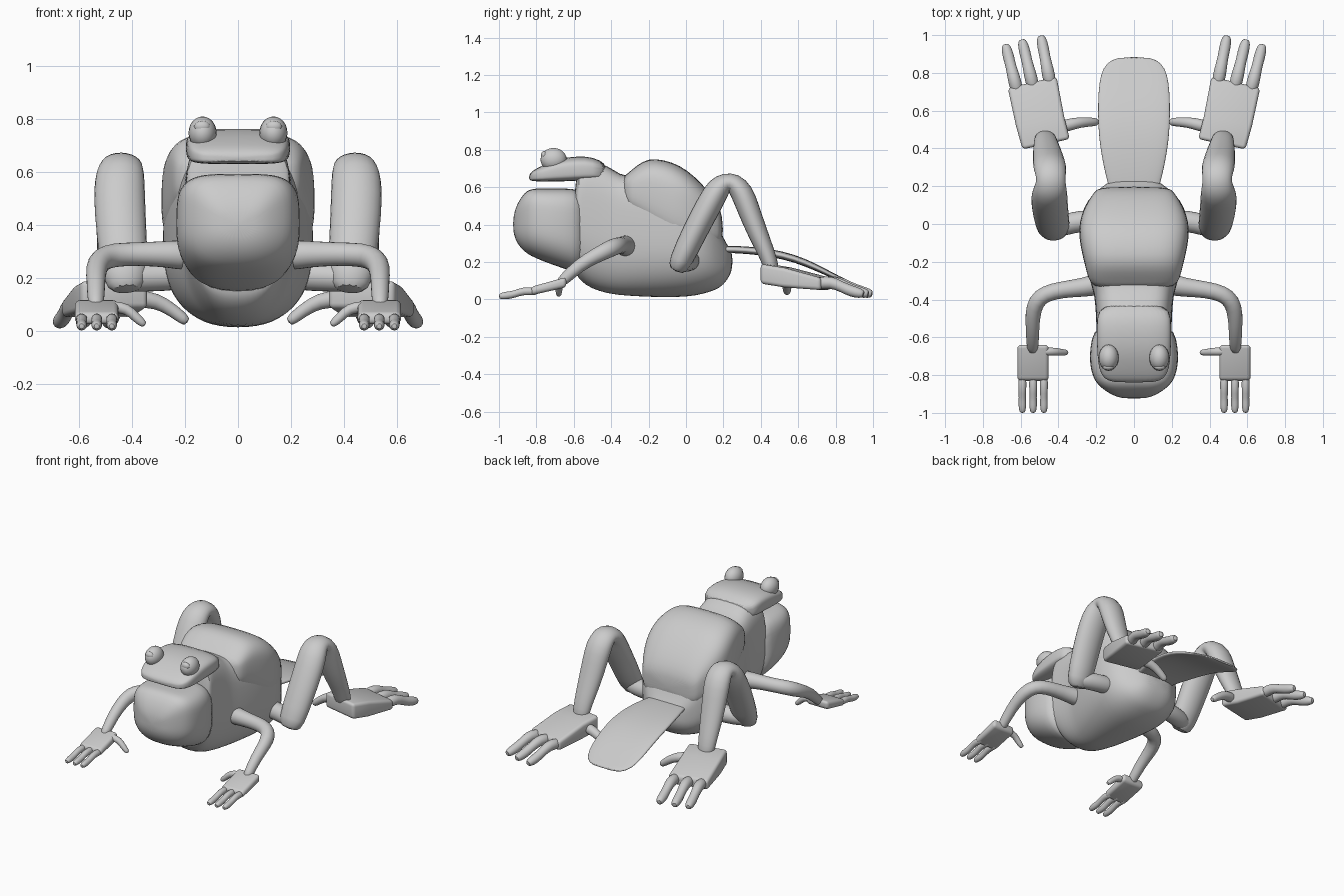
import bpy, bmesh
from math import sin, cos, tau, copysign
from mathutils import Vector

cube = bpy.data.objects.get("Cube")
if cube:
    bpy.data.objects.remove(cube)

grey = bpy.data.materials.new("plain_grey")
grey.use_nodes = True
grey.diffuse_color = (0.6, 0.6, 0.6, 1)
grey.node_tree.nodes["Principled BSDF"].inputs["Base Color"].default_value = (0.6, 0.6, 0.6, 1)


def finish(name, bm, mirror=False, levels=1, bevel=0, angle=0.9):
    bmesh.ops.recalc_face_normals(bm, faces=bm.faces)
    mesh = bpy.data.meshes.new(name)
    bm.to_mesh(mesh)
    bm.free()
    mesh.materials.append(grey)
    obj = bpy.data.objects.new(name, mesh)
    bpy.context.collection.objects.link(obj)
    bpy.ops.object.select_all(action='DESELECT')
    obj.select_set(True)
    bpy.context.view_layer.objects.active = obj
    bpy.ops.object.shade_smooth_by_angle(angle=angle)
    if bevel:
        mod = obj.modifiers.new("round_edges", 'BEVEL')
        mod.width, mod.segments = bevel, 4
    if levels:
        mod = obj.modifiers.new("smooth", 'SUBSURF')
        mod.levels = mod.render_levels = levels
    if mirror:
        obj.modifiers.new("mirror", 'MIRROR').use_clip = False
    return obj


def skin(bm, rings):
    """Bridge successive rings of points and cap both ends."""
    loops = [[bm.verts.new(p) for p in ring] for ring in rings]
    n = len(loops[0])
    for a, b in zip(loops, loops[1:]):
        for i in range(n):
            j = (i + 1) % n
            bm.faces.new((a[i], a[j], b[j], b[i]))
    bm.faces.new(loops[0])
    bm.faces.new(loops[-1][::-1])


def loft(name, stations, top=4, bottom=2.4, n=32):
    """Sections along y: (y, low z, high z, half width)."""
    rings = []
    for y, lo, hi, w in stations:
        ring = []
        for i in range(n):
            c, s = cos(tau * i / n), sin(tau * i / n)
            e = top if s >= 0 else bottom
            ring.append((w * copysign(abs(c) ** (2 / e), c), y,
                         (lo + hi) / 2 + (hi - lo) / 2 * copysign(abs(s) ** (2 / e), s)))
        rings.append(ring)
    bm = bmesh.new()
    skin(bm, rings)
    return finish(name, bm)


def tube(name, paths, ref=(0, 0, 1), wide=1.0, n=12):
    """Rounded tubes along paths of (x, y, z, radius)."""
    bm = bmesh.new()
    ref = Vector(ref)
    for path in paths:
        pts = [Vector(p[:3]) for p in path]
        rad = [p[3] for p in path]
        a, b = (pts[0] - pts[1]).normalized(), (pts[-1] - pts[-2]).normalized()
        pts = [pts[0] + a * rad[0] * 0.7] + pts + [pts[-1] + b * rad[-1] * 0.7]
        rad = [rad[0] * 0.6] + rad + [rad[-1] * 0.6]
        rings = []
        for i, p in enumerate(pts):
            t = (pts[min(i + 1, len(pts) - 1)] - pts[max(i - 1, 0)]).normalized()
            u = (ref - t * t.dot(ref)).normalized()
            v = t.cross(u)
            rings.append([p + rad[i] * (u * wide * cos(tau * k / n) + v * sin(tau * k / n))
                          for k in range(n)])
        skin(bm, rings)
    return finish(name, bm, mirror=True)


def slab(name, sections):
    """Flat palm through cross edges: (end point, end point, thickness)."""
    bm = bmesh.new()
    rings = []
    for p, q, h in sections:
        p, q, up = Vector(p), Vector(q), Vector((0, 0, h))
        rings.append([p, q, q + up, p + up])
    skin(bm, rings)
    return finish(name, bm, mirror=True, levels=0, bevel=0.02, angle=3)


def ball(name, centre, radii):
    bm = bmesh.new()
    bmesh.ops.create_uvsphere(bm, u_segments=20, v_segments=12, radius=1)
    for v in bm.verts:
        v.co = Vector(c + r * k for c, r, k in zip(centre, radii, v.co))
    return finish(name, bm, mirror=True, levels=0)


# Neck, trunk and belly
loft("body", [
    (-0.60, .15, .57, .20), (-0.575, .115, .735, .198), (-0.54, .075, .745, .20),
    (-0.46, .04, .735, .203), (-0.38, .025, .69, .21), (-0.33, .02, .655, .225),
    (-0.2, .012, .67, .26), (-0.05, .01, .66, .288), (0.05, .018, .60, .283),
    (0.13, .04, .50, .245), (0.18, .06, .37, .19), (0.22, .10, .29, .14),
    (0.25, .16, .25, .08)])

# Bulging throat with a flat lower jaw
loft("throat", [
    (-0.925, .36, .44, .06), (-0.905, .30, .51, .12), (-0.865, .255, .572, .178),
    (-0.83, .233, .592, .208), (-0.78, .21, .594, .228), (-0.70, .18, .594, .238),
    (-0.61, .15, .594, .226), (-0.53, .13, .58, .20)], top=4, bottom=2.5)

# Raised back that overhangs the tail
loft("back_hump", [
    (-0.345, .52, .65, .19), (-0.31, .46, .675, .235), (-0.26, .42, .72, .25),
    (-0.2, .36, .755, .265), (-0.12, .30, .748, .284), (-0.03, .25, .718, .295),
    (0.05, .24, .655, .28), (0.12, .25, .58, .245), (0.17, .27, .51, .21),
    (0.198, .30, .44, .185)], top=3.6, bottom=3)

# Head and upper jaw
loft("head", [
    (-0.84, .64, .665, .11), (-0.82, .632, .69, .16), (-0.77, .63, .715, .187),
    (-0.68, .63, .755, .195), (-0.58, .635, .766, .198), (-0.5, .64, .763, .196),
    (-0.42, .64, .725, .18)], top=3.2, bottom=5)

# Flat tail
loft("tail", [
    (0.1, .245, .28, .11), (0.2, .25, .288, .135), (0.32, .245, .285, .165),
    (0.45, .23, .272, .186), (0.58, .20, .242, .192), (0.70, .15, .19, .189),
    (0.79, .11, .14, .178), (0.85, .085, .11, .15), (0.885, .08, .095, .09)],
    top=3, bottom=3)

# Eyes
ball("eye_bumps", (.134, -.708, .748), (.053, .07, .062))
ball("eyeballs", (.136, -.757, .772), (.03, .018, .022))

# Front legs
tube("front_legs", [[
    (.20, -.32, .285, .062), (.26, -.335, .29, .052), (.38, -.347, .29, .045),
    (.47, -.367, .288, .047), (.52, -.41, .27, .048), (.537, -.48, .235, .042),
    (.537, -.57, .185, .036), (.537, -.66, .10, .033)]])
slab("front_palms", [((.452, -.64, .065), (.617, -.64, .065), .055),
                     ((.452, -.83, .022), (.617, -.83, .022), .045)])
tube("front_fingers", [[
    (x, -.81, .042, .022), (x, -.87, .047, .022), (x, -.92, .027, .019),
    (x, -.955, .022, .022), (x, -.988, .018, .018)] for x in (.477, .534, .591)])
tube("front_thumbs", [[
    (.47, -.675, .09, .024), (.42, -.675, .085, .021), (.385, -.68, .05, .019),
    (.36, -.68, .028, .016)]])

# Hind legs
tube("hips", [[(.22, .02, .21, .06), (.32, .01, .205, .058), (.42, -.02, .20, .058)]])
tube("hind_legs", [[
    (.425, -.035, .19, .066), (.44, .045, .36, .07), (.45, .13, .52, .073),
    (.445, .175, .60, .068), (.44, .215, .625, .058), (.44, .255, .625, .058),
    (.445, .30, .575, .066), (.452, .335, .48, .062), (.46, .385, .35, .056),
    (.468, .435, .24, .046), (.47, .46, .16, .042)]],
    ref=(1, 0, 0), wide=1.4)
slab("hind_palms", [((.34, .45, .085), (.59, .395, .085), .105),
                    ((.37, .57, .065), (.625, .52, .065), .105),
                    ((.41, .78, .05), (.668, .72, .05), .065)])
toes = [((.445, .75), (.49, .98)), ((.535, .73), (.59, .96)), ((.62, .71), (.677, .935))]
profile = [(0, .085, .036), (.3, .095, .035), (.55, .066, .028), (.8, .042, .032), (1, .032, .027)]
tube("hind_toes", [[
    (a[0] + (b[0] - a[0]) * t, a[1] + (b[1] - a[1]) * t, z, r) for t, z, r in profile]
    for a, b in toes])
tube("hind_thumbs", [[
    (.38, .515, .12, .036), (.31, .535, .115, .031), (.25, .54, .08, .026),
    (.203, .54, .042, .023)]])
